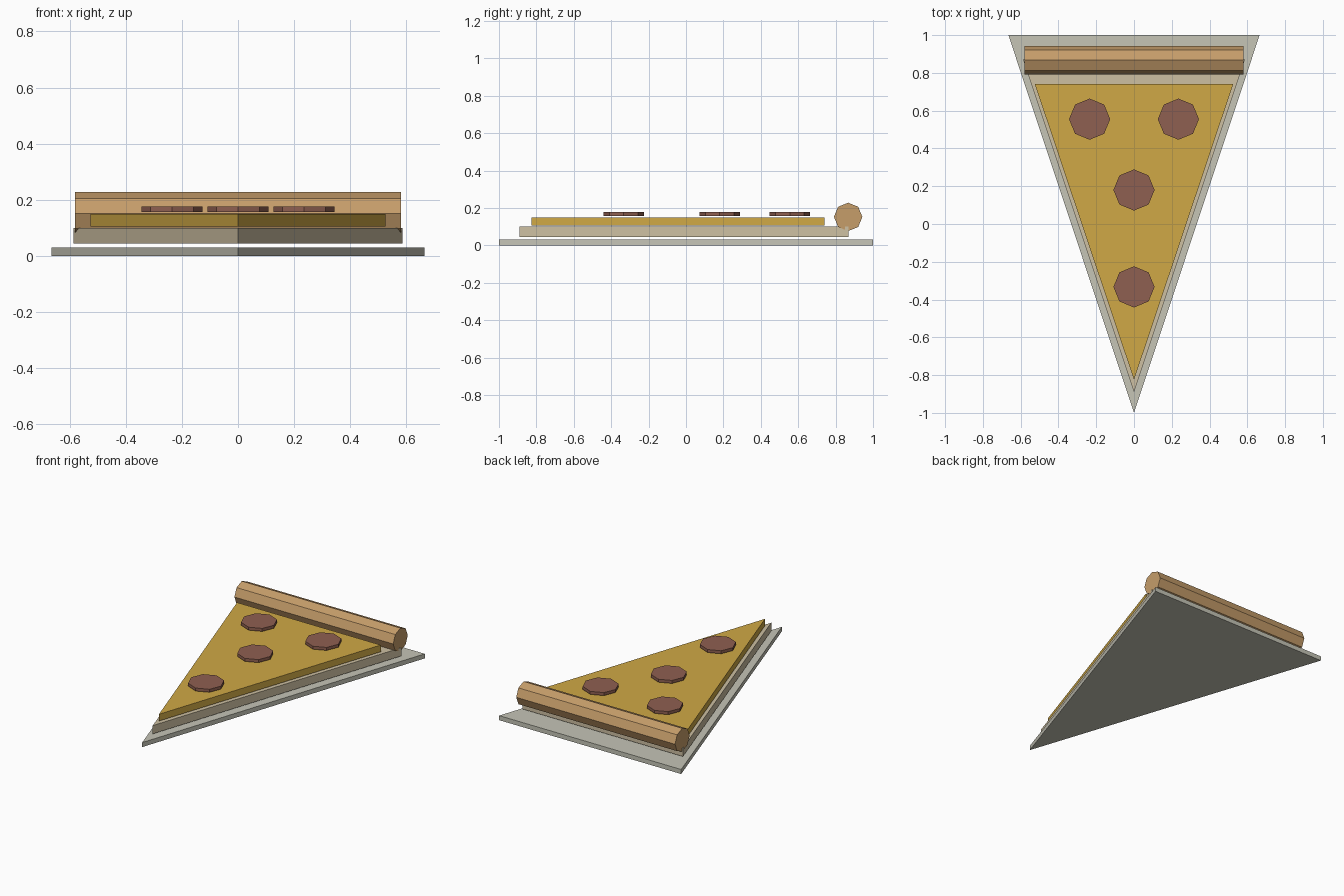
import bpy, bmesh
from math import pi
from mathutils import Matrix

cube = bpy.data.objects.get("Cube")
if cube:
    bpy.data.objects.remove(cube, do_unlink=True)


def material(name, srgb):
    color = [c ** 2.2 for c in srgb] + [1]
    mat = bpy.data.materials.new(name)
    mat.use_nodes = True
    mat.diffuse_color = color
    mat.node_tree.nodes["Principled BSDF"].inputs["Base Color"].default_value = color
    return mat


def finish(name, bm, mat):
    bmesh.ops.recalc_face_normals(bm, faces=bm.faces)
    mesh = bpy.data.meshes.new(name)
    bm.to_mesh(mesh)
    bm.free()
    mesh.materials.append(mat)
    obj = bpy.data.objects.new(name, mesh)
    bpy.context.collection.objects.link(obj)
    return obj


def wedge(name, mat, tip, back, half, bottom, top):
    """Triangular slab pointing to the front."""
    bm = bmesh.new()
    corners = [(0, tip), (half, back), (-half, back)]
    face = bm.faces.new([bm.verts.new((x, y, bottom)) for x, y in corners])
    lifted = bmesh.ops.extrude_face_region(bm, geom=[face])["geom"]
    verts = [v for v in lifted if isinstance(v, bmesh.types.BMVert)]
    bmesh.ops.translate(bm, verts=verts, vec=(0, 0, top - bottom))
    return finish(name, bm, mat)


def octagon_prism(name, mat, radius, depth, matrix):
    bm = bmesh.new()
    bmesh.ops.create_cone(bm, cap_ends=True, segments=8, radius1=radius,
                          radius2=radius, depth=depth, matrix=matrix)
    return finish(name, bm, mat)


paper = material("paper grey", (0.77, 0.765, 0.71))
dough = material("pale dough", (0.80, 0.745, 0.63))
cheese = material("cheese yellow", (0.81, 0.655, 0.28))
baked = material("baked crust brown", (0.77, 0.61, 0.415))
meat = material("sausage red", (0.555, 0.375, 0.32))

# Stacked layers
wedge("paper_base", paper, -1, 1, 0.665, 0, 0.03)
wedge("dough_layer", dough, -0.89, 0.87, 0.587, 0.045, 0.1)
wedge("cheese_layer", cheese, -0.825, 0.74, 0.525, 0.105, 0.15)

# Rolled crust along the back
octagon_prism("crust_roll", baked, 0.076, 1.16,
              Matrix.Translation((0, 0.867, 0.152)) @ Matrix.Rotation(pi / 2, 4, "Y"))

# Sausage slices
for i, (x, y) in enumerate([(-0.235, 0.555), (0.235, 0.555), (0, 0.18), (0, -0.333)]):
    octagon_prism(f"sausage_slice_{i + 1}", meat, 0.109, 0.02,
                  Matrix.Translation((x, y, 0.167)))
